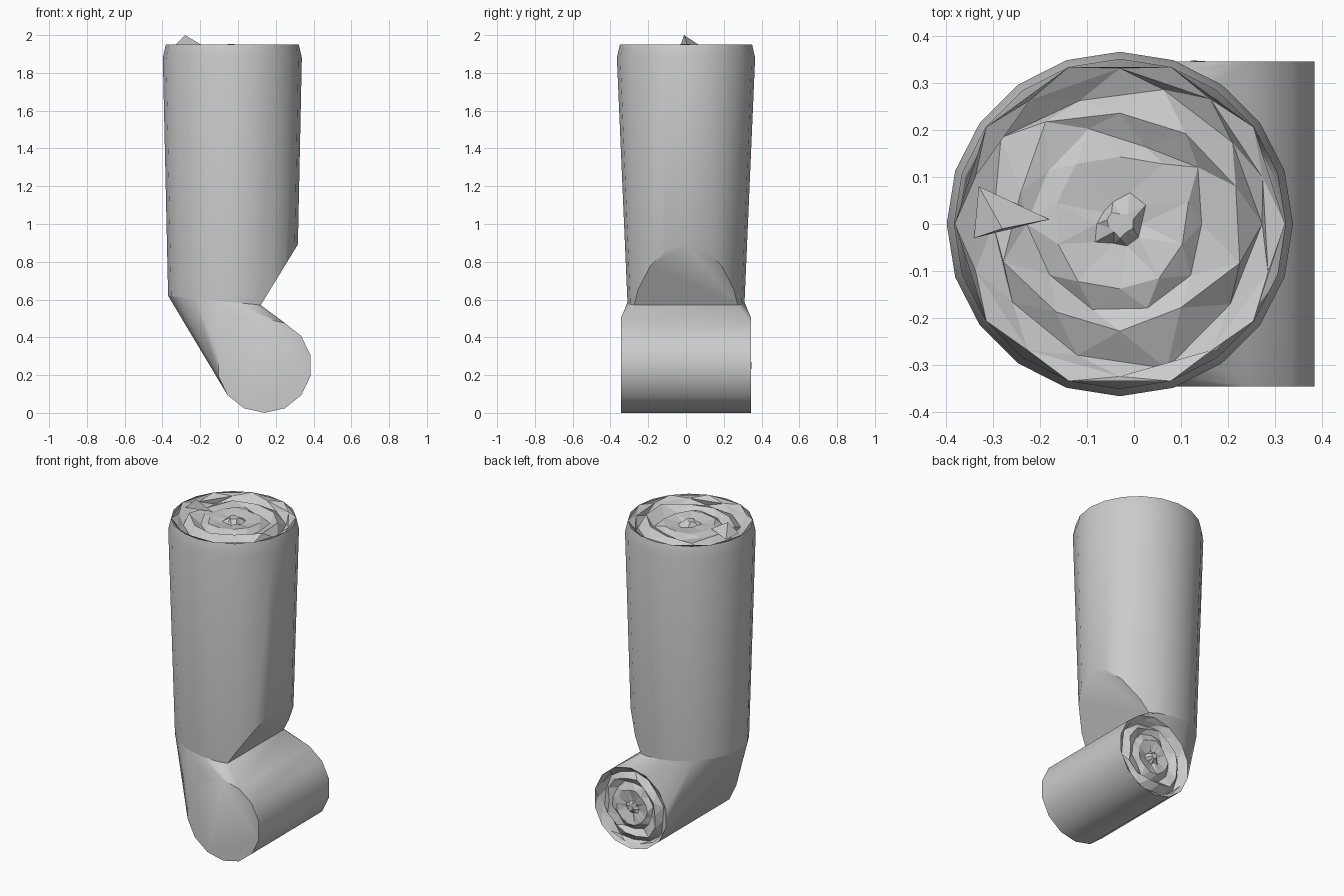
import bpy, bmesh, math, random
from mathutils import Vector, Matrix

if "Cube" in bpy.data.objects:
    bpy.data.objects.remove(bpy.data.objects["Cube"], do_unlink=True)
random.seed(4)

grey = bpy.data.materials.new("plain_grey")
grey.use_nodes = True
COLOUR = (0.6, 0.6, 0.6, 1)
grey.diffuse_color = COLOUR
grey.node_tree.nodes["Principled BSDF"].inputs["Base Color"].default_value = COLOUR


def finish(bm, name, angle=None):
    """Turn a bmesh into a grey object, smooth below the given angle."""
    mesh = bpy.data.meshes.new(name)
    bm.to_mesh(mesh)
    bm.free()
    ob = bpy.data.objects.new(name, mesh)
    bpy.context.collection.objects.link(ob)
    mesh.materials.append(grey)
    if angle:
        bpy.ops.object.select_all(action='DESELECT')
        ob.select_set(True)
        bpy.context.view_layer.objects.active = ob
        bpy.ops.object.shade_smooth_by_angle(angle=math.radians(angle))
    return ob


def circle(n, turn=0.0):
    for i in range(n):
        a = 2 * math.pi * (i + turn) / n
        yield math.cos(a), math.sin(a)


def bridge(bm, low, high):
    n = len(low)
    for i in range(n):
        j = (i + 1) % n
        bm.faces.new((low[i], low[j], high[j], high[i]))


def crumpled_cap(name, radius, sides, place):
    """Shallow end cap made of folded, uneven rings with a small star in the middle."""
    bm = bmesh.new()
    rings = [(1, 0, 0), (0.92, -0.02, 0.03), (0.84, -0.045, 0.08), (0.7, -0.01, 0.08),
             (0.55, -0.035, 0.06), (0.42, -0.012, 0.03), (0.16, -0.025, 0.04), (0.07, 0, 0.02)]
    previous = None
    for k, (r, z, wobble) in enumerate(rings):
        ring = []
        for c, s in circle(sides, k * 0.5):
            q = radius * (r + random.uniform(-wobble, wobble))
            ring.append(bm.verts.new((c * q, s * q, z + random.uniform(-wobble, wobble) * 0.15)))
        if previous:
            for i in range(sides):
                j = (i + 1) % sides
                bm.faces.new((previous[i], previous[j], ring[i]))
                bm.faces.new((previous[j], ring[j], ring[i]))
        previous = ring
    bm.faces.new(previous)
    bm.transform(place)
    return finish(bm, name)


# Upper leg: slightly flared tube with a sloping lower rim
SIDES, LEG_X = 20, -0.03
bm = bmesh.new()
previous, lower_rim = None, []
for rx, ry, z, slope in [(0.34, 0.31, 0.583, -0.1), (0.368, 0.366, 1.88, 0), (0.352, 0.35, 1.95, 0)]:
    ring = [bm.verts.new((LEG_X + c * rx, s * ry, z + slope * (LEG_X + c * rx))) for c, s in circle(SIDES)]
    if previous:
        bridge(bm, previous, ring)
    previous = ring

# Slanted notch at the front of the bend
normal = Vector((0.31, 0, -0.19))
cut = bmesh.ops.bisect_plane(bm, geom=bm.verts[:] + bm.edges[:] + bm.faces[:],
                             plane_co=(0.12, 0, 0.57), plane_no=normal, clear_outer=True)
arc = [v for v in cut["geom_cut"] if isinstance(v, bmesh.types.BMVert)]
bm.faces.new(sorted(arc, key=lambda v: v.co.y))
lower_rim = [v.co.copy() for v in bm.verts if v.co.z < 0.64]
bmesh.ops.recalc_face_normals(bm, faces=bm.faces[:])
finish(bm, "upper_leg", 35)

# Cross barrel, blended up into the lower rim of the leg
BARREL, R, HALF = Vector((0.14, 0, 0.25)), 0.25, 0.345
bm = bmesh.new()
for co in lower_rim:
    bm.verts.new(co)
for y in (-HALF, HALF):
    for c, s in circle(14, 0.5):
        bm.verts.new(BARREL + Vector((c * R, y, s * R)))
bmesh.ops.convex_hull(bm, input=bm.verts[:])
bm.normal_update()
open_faces = [f for f in bm.faces
              if f.normal.y > 0.995 or all(v.co.z > 0.54 for v in f.verts)]
bmesh.ops.delete(bm, geom=open_faces, context='FACES')
bmesh.ops.dissolve_limit(bm, angle_limit=0.02, verts=bm.verts[:], edges=bm.edges[:])
finish(bm, "cross_barrel", 35)

# Folded end caps
crumpled_cap("top_cap", 0.351, 10, Matrix.Translation((LEG_X, 0, 1.95)))
crumpled_cap("back_cap", R, 14,
             Matrix.Translation(BARREL + Vector((0, HALF, 0)))
             @ Matrix.Rotation(-math.pi / 2, 4, 'X') @ Matrix.Rotation(math.pi / 14, 4, 'Z'))

# Small raised flap on the top
bm = bmesh.new()
base = [bm.verts.new(p) for p in ((-0.34, -0.03, 1.94), (-0.18, 0.01, 1.94), (-0.33, 0.08, 1.94))]
tip = bm.verts.new((-0.28, -0.01, 2.0))
for i in range(3):
    bm.faces.new((base[i], base[(i + 1) % 3], tip))
finish(bm, "top_flap")
